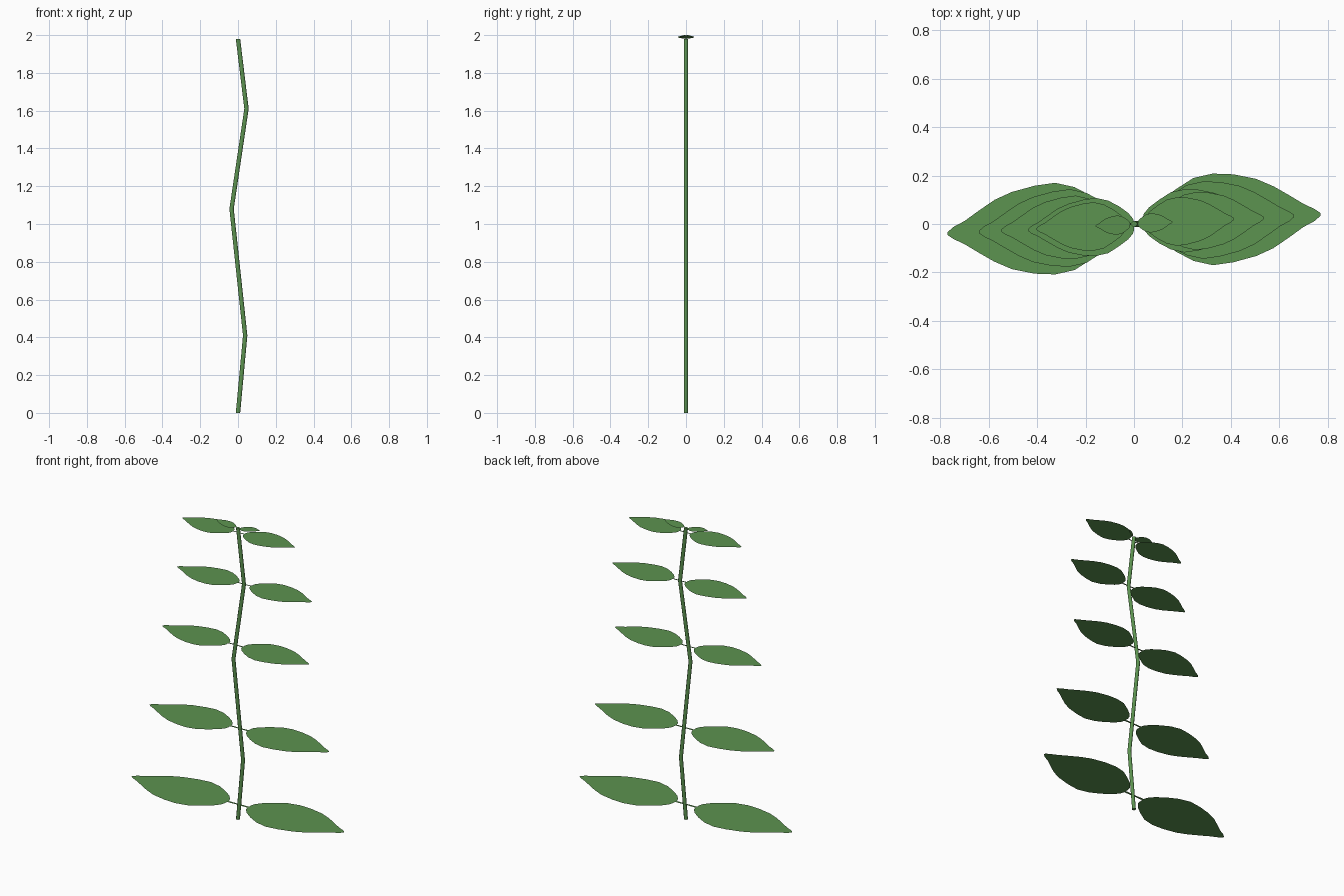
import bpy, bmesh, math
from mathutils import Matrix

if "Cube" in bpy.data.objects:
    bpy.data.objects.remove(bpy.data.objects["Cube"])

green = bpy.data.materials.new("leaf green")
green.diffuse_color = (0.107, 0.292, 0.08, 1)
green.use_nodes = True
green.node_tree.nodes["Principled BSDF"].inputs["Base Color"].default_value = green.diffuse_color


def finish(bm, name):
    me = bpy.data.meshes.new(name)
    bm.to_mesh(me)
    bm.free()
    me.materials.append(green)
    ob = bpy.data.objects.new(name, me)
    bpy.context.collection.objects.link(ob)
    return ob


# Zigzag stem: horizontal rings joined into a tube
path = [(0, 0), (0.038, 0.41), (-0.034, 1.08), (0.045, 1.61), (0, 1.98)]
SIDES, R = 8, 0.0125
bm = bmesh.new()
rings = []
for x, z in path:
    ring = []
    for i in range(SIDES):
        a = 2 * math.pi * (i + 0.5) / SIDES
        ring.append(bm.verts.new((x + R * math.cos(a), R * math.sin(a), z)))
    rings.append(ring)
for lo, hi in zip(rings, rings[1:]):
    for i in range(SIDES):
        j = (i + 1) % SIDES
        bm.faces.new((lo[i], lo[j], hi[j], hi[i]))
bm.faces.new(rings[0][::-1])
bm.faces.new(rings[-1])
stem = finish(bm, "stem")
for p in stem.data.polygons:
    p.use_smooth = len(p.vertices) == 4

# Leaf outline (biggest leaf, pointing +x), as rows of x, lower y, upper y
stalk = [(0.0, -0.007, 0.007), (0.085, -0.007, 0.011)]
blade = [(0.076, -0.012, 0.035), (0.084, -0.035, 0.062), (0.115, -0.072, 0.1),
         (0.175, -0.115, 0.145), (0.245, -0.152, 0.19), (0.325, -0.17, 0.208),
         (0.41, -0.158, 0.205), (0.505, -0.132, 0.186), (0.575, -0.1, 0.156),
         (0.645, -0.052, 0.116), (0.7, -0.012, 0.083), (0.745, 0.012, 0.062),
         (0.77, 0.034, 0.045)]


def strip(bm, rows, m):
    pairs = [(bm.verts.new(m @ v) for v in
              (Matrix.Translation((x, lo, 0)).translation,
               Matrix.Translation((x, hi, 0)).translation)) for x, lo, hi in rows]
    pairs = [tuple(p) for p in pairs]
    for (a, b), (c, d) in zip(pairs, pairs[1:]):
        bm.faces.new((a, c, d, b))


# Opposite leaf pairs: x, z, scale, upward tilt
levels = [(0.0, 0.1, 1.0, 0), (0.01, 0.62, 0.845, 0), (-0.017, 1.18, 0.69, 0),
          (0.049, 1.61, 0.633, 0), (0.005, 1.95, 0.53, 0),
          (0.0, 1.98, 0.208, math.atan2(0.02, 0.16))]
for n, (x, z, s, tilt) in enumerate(levels, 1):
    for side, turn in (("right", 0), ("left", math.pi)):
        m = (Matrix.Translation((x, 0, z)) @ Matrix.Rotation(turn, 4, 'Z')
             @ Matrix.Rotation(-tilt, 4, 'Y') @ Matrix.Scale(s, 4))
        bm = bmesh.new()
        strip(bm, stalk, m)
        strip(bm, blade, m)
        finish(bm, f"leaf_{side}_{n}")
